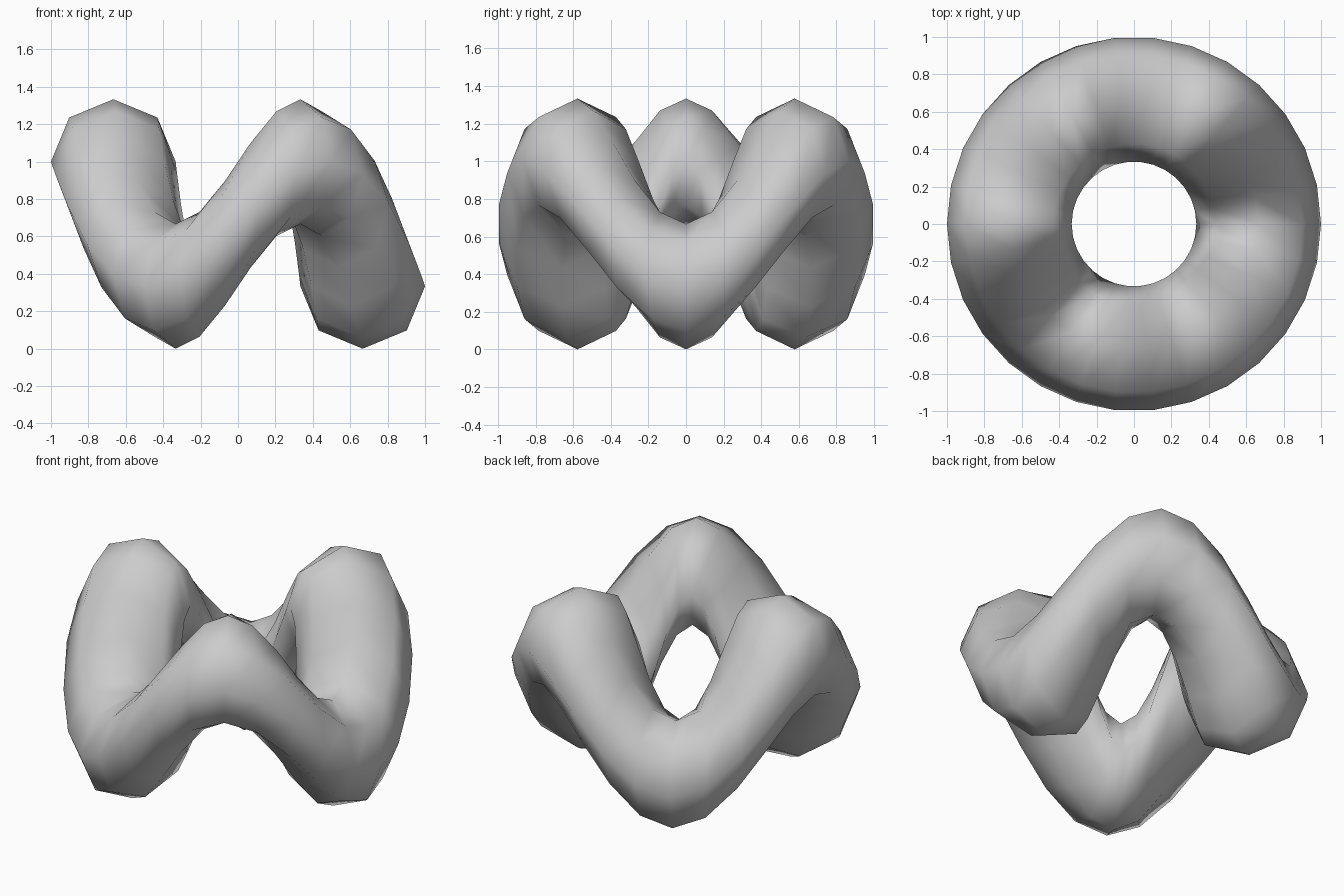
import bpy, math

if "Cube" in bpy.data.objects:
    bpy.data.objects.remove(bpy.data.objects["Cube"])

# Ring: a torus whose tube is lifted up and down in three waves
bpy.ops.mesh.primitive_torus_add(major_segments=30, minor_segments=8,
                                 major_radius=2 / 3, minor_radius=1 / 3)
ring = bpy.context.object
ring.name = "wavy_ring"
for v in ring.data.vertices:
    angle = math.atan2(v.co.y, v.co.x)
    v.co.z += 2 / 3 - math.cos(3 * angle) / 3

bpy.ops.object.shade_smooth()
